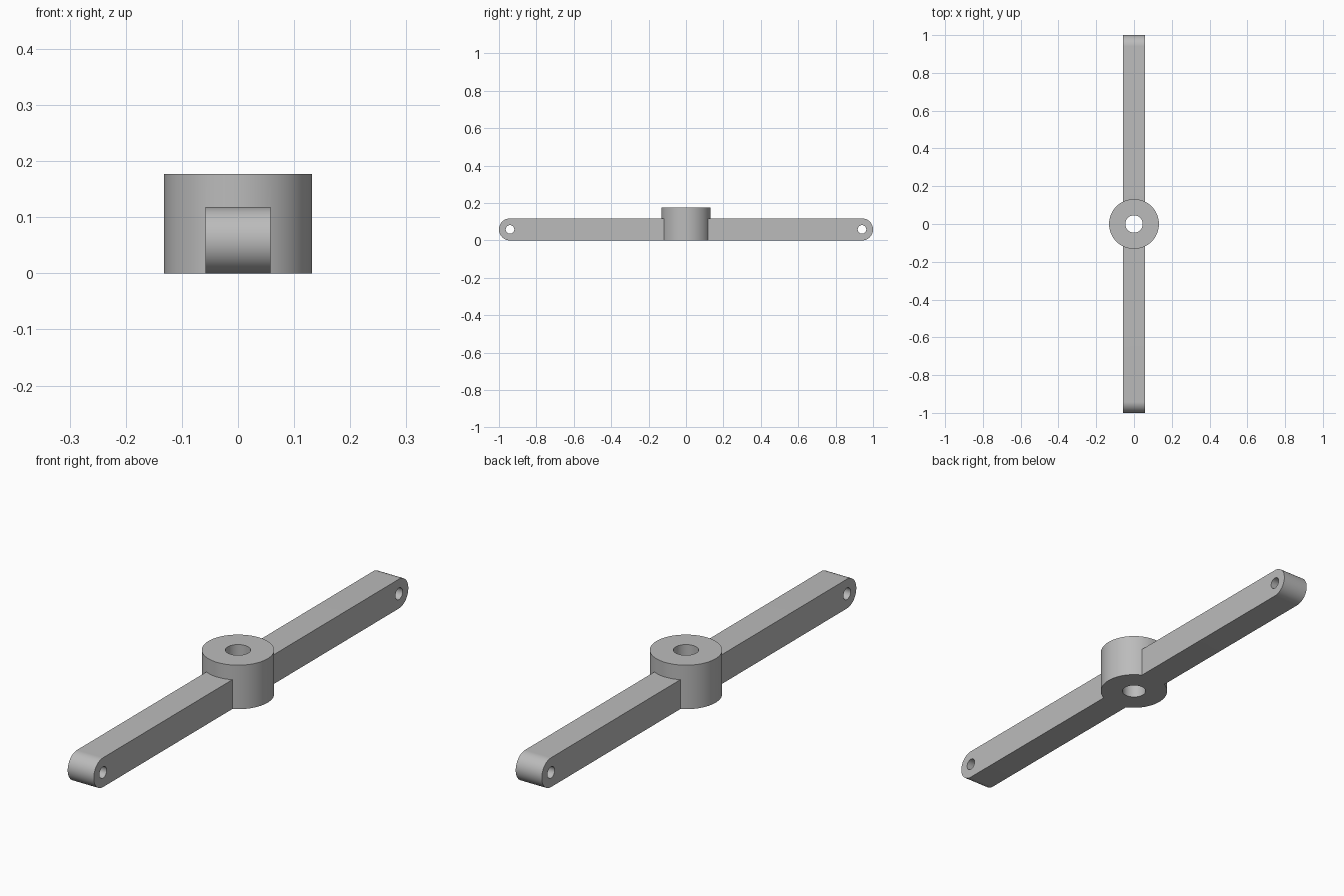
import bpy
import bmesh
from math import cos, sin, pi, radians
from mathutils import Matrix

cube = bpy.data.objects.get("Cube")
if cube:
    bpy.data.objects.remove(cube, do_unlink=True)

HUB_R, HUB_H, BORE_R = 0.132, 0.177, 0.046
ARM_HALF_W, ARM_R, HOLE_R = 0.058, 0.059, 0.023
PIN_Y = 1 - ARM_R

grey = bpy.data.materials.new("plain_grey")
grey.use_nodes = True
colour = (0.5, 0.5, 0.5, 1)
grey.diffuse_color = colour
grey.node_tree.nodes["Principled BSDF"].inputs["Base Color"].default_value = colour


def make_object(name, bm):
    bmesh.ops.recalc_face_normals(bm, faces=bm.faces)
    mesh = bpy.data.meshes.new(name)
    bm.to_mesh(mesh)
    bm.free()
    mesh.materials.append(grey)
    obj = bpy.data.objects.new(name, mesh)
    bpy.context.collection.objects.link(obj)
    return obj


def cylinder(name, radius, depth, matrix):
    bm = bmesh.new()
    bmesh.ops.create_cone(bm, cap_ends=True, segments=96, radius1=radius,
                          radius2=radius, depth=depth, matrix=matrix)
    return make_object(name, bm)


def boolean(target, other, operation):
    bpy.ops.object.select_all(action='DESELECT')
    bpy.context.view_layer.objects.active = target
    target.select_set(True)
    mod = target.modifiers.new(operation.title(), 'BOOLEAN')
    mod.operation = operation
    mod.solver = 'EXACT'
    mod.object = other
    bpy.ops.object.modifier_apply(modifier=mod.name)
    bpy.data.objects.remove(other, do_unlink=True)


# Long bar with rounded ends, extruded across x
bm = bmesh.new()
outline = []
steps = 32
for side in (1, -1):
    for i in range(steps + 1):
        a = pi / 2 - pi * i / steps
        outline.append(bm.verts.new((-ARM_HALF_W,
                                     side * (PIN_Y + ARM_R * cos(a)),
                                     ARM_R + side * ARM_R * sin(a))))
face = bm.faces.new(outline)
extruded = bmesh.ops.extrude_face_region(bm, geom=[face])["geom"]
bmesh.ops.translate(bm, vec=(2 * ARM_HALF_W, 0, 0),
                    verts=[g for g in extruded if isinstance(g, bmesh.types.BMVert)])
lever = make_object("double_lever_arm", bm)

# Central hub, then its vertical bore
centre = Matrix.Translation((0, 0, HUB_H / 2))
boolean(lever, cylinder("hub", HUB_R, HUB_H, centre), 'UNION')
boolean(lever, cylinder("bore_cutter", BORE_R, 2 * HUB_H, centre), 'DIFFERENCE')

# Cross pin holes at both ends
for side in (-1, 1):
    across = Matrix.Translation((0, side * PIN_Y, ARM_R)) @ Matrix.Rotation(pi / 2, 4, 'Y')
    boolean(lever, cylinder("pin_hole_cutter", HOLE_R, 4 * ARM_HALF_W, across), 'DIFFERENCE')

bpy.ops.object.shade_smooth_by_angle(angle=radians(30))
